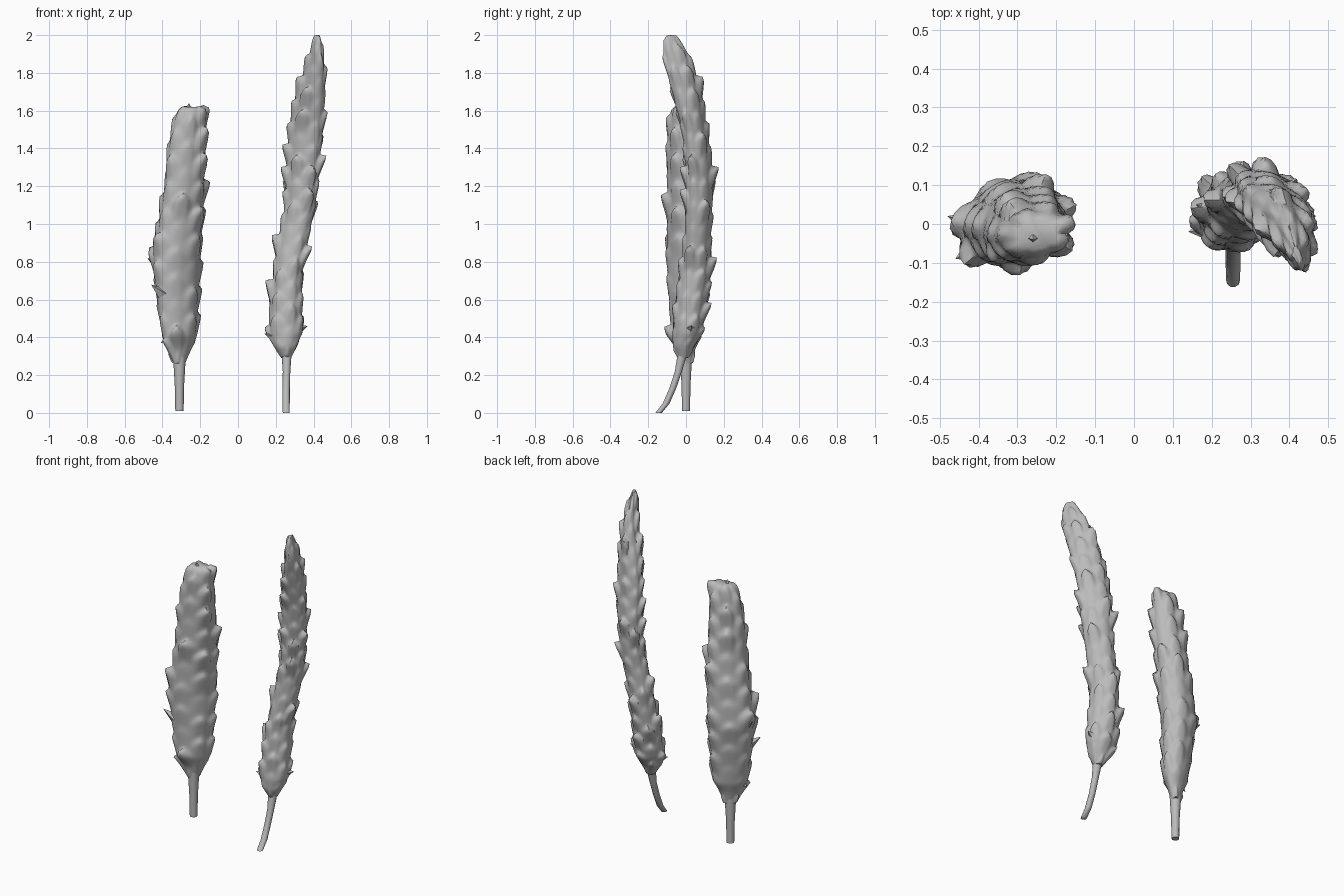
import bpy
import bmesh
import math
import random
from mathutils import Vector

if "Cube" in bpy.data.objects:
    bpy.data.objects.remove(bpy.data.objects["Cube"], do_unlink=True)

random.seed(4)

grey = bpy.data.materials.new("Plain grey")
grey.use_nodes = True
colour = (0.5, 0.5, 0.5, 1)
grey.diffuse_color = colour
grey.node_tree.nodes["Principled BSDF"].inputs["Base Color"].default_value = colour

# Cross-section bounds: height, left edge, right edge, front edge, back edge
SHORT_HEAD = [
    (.26, -.34, -.28, -.03, .03), (.34, -.37, -.25, -.05, .05),
    (.4, -.4, -.22, -.08, .08), (.6, -.43, -.21, -.09, .1),
    (.8, -.45, -.2, -.1, .12), (1, -.42, -.19, -.1, .11),
    (1.2, -.39, -.18, -.1, .09), (1.4, -.37, -.17, -.1, .06),
    (1.55, -.34, -.17, -.09, .04), (1.6, -.32, -.17, -.08, .03),
    (1.62, -.3, -.2, -.06, .01)]
TALL_HEAD = [
    (.29, .23, .28, -.04, .01), (.35, .19, .31, -.07, .04),
    (.42, .16, .34, -.07, .08), (.6, .17, .34, -.05, .11),
    (.75, .19, .34, -.03, .13), (.9, .21, .37, -.01, .13),
    (1.1, .25, .41, 0, .14), (1.3, .26, .43, 0, .14),
    (1.5, .27, .45, -.02, .11), (1.65, .3, .46, -.06, .09),
    (1.8, .35, .46, -.1, .05), (1.9, .38, .45, -.12, .01),
    (1.97, .4, .44, -.12, -.04), (2, .41, .43, -.1, -.06)]


def section(rows, z):
    """Centre and half-widths of the spike at a height."""
    z = min(max(z, rows[0][0]), rows[-1][0])
    for a, b in zip(rows, rows[1:]):
        if z <= b[0]:
            t = (z - a[0]) / (b[0] - a[0])
            l, r, f, k = (p + (q - p) * t for p, q in zip(a[1:], b[1:]))
            return (l + r) / 2, (f + k) / 2, (r - l) / 2, (k - f) / 2


def finish(name, bm):
    bmesh.ops.recalc_face_normals(bm, faces=bm.faces)
    mesh = bpy.data.meshes.new(name)
    bm.to_mesh(mesh)
    bm.free()
    mesh.materials.append(grey)
    obj = bpy.data.objects.new(name, mesh)
    bpy.context.collection.objects.link(obj)
    bpy.ops.object.select_all(action='DESELECT')
    bpy.context.view_layer.objects.active = obj
    obj.select_set(True)
    bpy.ops.object.shade_smooth_by_angle(angle=math.radians(60))


def loft(bm, rings):
    for low, high in zip(rings, rings[1:]):
        for i in range(len(low)):
            j = (i + 1) % len(low)
            bm.faces.new((low[i], low[j], high[j], high[i]))
    bm.faces.new(rings[0])
    bm.faces.new(rings[-1])


def seed_head(name, rows, spacing, around, foot_lean, tip_lean):
    """One skin of staggered husks; lean skews the oval section diagonally."""
    bm = bmesh.new()
    low, high = rows[0][0], rows[-1][0]
    steps, per = round((high - low) / spacing * 8), 6
    sizes = {}
    rings = []
    for n in range(steps + 1):
        z = low + (high - low) * n / steps
        x, y, a, b = section(rows, z)
        room = min(1, min(a, b) / .07)
        lean = foot_lean + (tip_lean - foot_lean) * n / steps
        ring = []
        for i in range(around * per):
            t = math.tau * i / (around * per)
            c, s = math.cos(t), math.sin(t)
            c = (c + lean * s) / math.hypot(1, lean)
            # Position inside the husk: u across, rise from foot to tip
            column = i // per
            u = abs((i % per) / per * 2 - 1)
            row = (z - low) / spacing + .3 * u + column % 2 * .5
            rise = row % 1
            key = column, int(row)
            if key not in sizes:
                sizes[key] = random.choice((.006, .014, .024, .042))
            swell = min(rise / .75, (1 - rise) / .25)
            lift = room * (sizes[key] * swell * (1 - .9 * u * u) - .002)
            ring.append(bm.verts.new((x + (a + lift) * c, y + (b + lift) * s,
                                      z + lift * .6)))
        rings.append(ring)
    loft(bm, rings)
    bmesh.ops.smooth_vert(bm, verts=bm.verts, factor=.25,
                          use_axis_x=True, use_axis_y=True, use_axis_z=True)
    finish(name, bm)


def stray_husks(name, spikes):
    """Pointed four-sided husks that stand clear of the head."""
    bm = bmesh.new()
    for root, tip in spikes:
        root, tip = Vector(root), Vector(tip)
        axis = (tip - root).normalized()
        side = axis.cross(Vector((0, 0, 1))).normalized() * .04
        depth = axis.cross(side) * .8
        ring = [bm.verts.new(root + d) for d in (side, depth, -side, -depth)]
        point = bm.verts.new(tip)
        bm.faces.new(ring)
        for i in range(4):
            bm.faces.new((ring[i], ring[(i + 1) % 4], point))
    finish(name, bm)


def stem(name, path):
    """Tapered round stalk through (x, y, z, radius) points."""
    bm = bmesh.new()
    rings = []
    for x, y, z, r in path:
        rings.append([bm.verts.new((x + r * math.cos(math.tau * i / 10),
                                    y + r * math.sin(math.tau * i / 10), z))
                      for i in range(10)])
    loft(bm, rings)
    finish(name, bm)


seed_head("short_seed_head", SHORT_HEAD, .14, 7, .4, .15)
stray_husks("short_stray_husks", [
    ((-.34, -.02, .41), (-.41, -.03, .37)), ((-.41, 0, .77), (-.48, .02, .82)),
    ((-.4, -.06, .63), (-.46, -.09, .68)), ((-.26, -.03, 1.57), (-.26, -.04, 1.64)),
    ((-.2, -.02, 1.56), (-.17, -.03, 1.61))])
stem("short_stem", [(-.31, 0, .01, .022), (-.31, 0, .15, .025), (-.31, 0, .32, .035)])

seed_head("tall_seed_head", TALL_HEAD, .12, 7, .0, -.5)
stray_husks("tall_stray_husks", [
    ((.2, -.01, .4), (.14, -.02, .42)), ((.31, .02, .44), (.37, .03, .46)),
    ((.22, .03, .65), (.16, .05, .71))])
stem("tall_stem", [(.255, -.145, 0, .018), (.255, -.105, .05, .019),
                   (.255, -.07, .13, .019), (.257, -.04, .22, .02),
                   (.257, -.015, .33, .028)])
